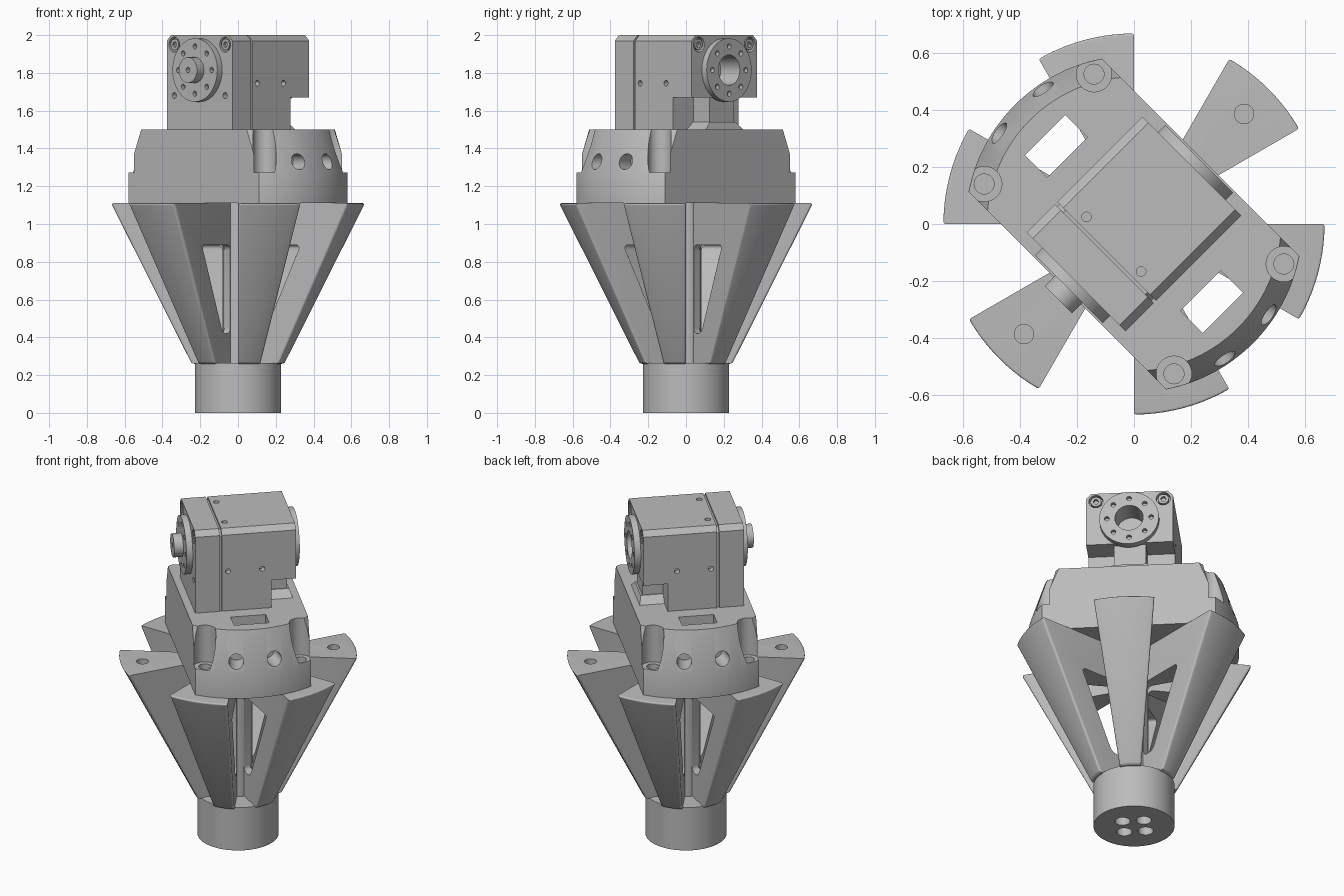
import bpy, bmesh, math
from math import pi, sin, cos, radians
from mathutils import Matrix

if "Cube" in bpy.data.objects:
    bpy.data.objects.remove(bpy.data.objects["Cube"])

TURN = Matrix.Rotation(radians(45), 4, 'Z')   # whole model sits diagonally
grey = bpy.data.materials.new("light grey")
grey.use_nodes = True
COLOUR = (0.5, 0.5, 0.5, 1)
grey.diffuse_color = COLOUR
grey.node_tree.nodes["Principled BSDF"].inputs["Base Color"].default_value = COLOUR


def finish(name, bm):
    bmesh.ops.recalc_face_normals(bm, faces=bm.faces)
    mesh = bpy.data.meshes.new(name)
    bm.to_mesh(mesh)
    bm.free()
    mesh.materials.append(grey)
    obj = bpy.data.objects.new(name, mesh)
    bpy.context.collection.objects.link(obj)
    return obj


def stack(name, loops, bevel=0, pick=None):
    """Solid through matching closed loops, with optional rounded edges."""
    bm = bmesh.new()
    rows = [[bm.verts.new(p) for p in loop] for loop in loops]
    for low, high in zip(rows, rows[1:]):
        for i in range(len(low)):
            j = (i + 1) % len(low)
            bm.faces.new((low[i], low[j], high[j], high[i]))
    bm.faces.new(rows[0])
    bm.faces.new(rows[-1])
    if bevel:
        edges = [e for e in bm.edges if pick(*(v.co for v in e.verts))]
        bmesh.ops.bevel(bm, geom=edges, offset=bevel, segments=5, profile=0.5,
                        affect='EDGES', clamp_overlap=True)
    return finish(name, bm)


def prism(name, pts, axis, a, b, bevel=0, pick=None):
    place = {'x': lambda p, q, t: (t, p, q), 'y': lambda p, q, t: (p, t, q),
             'z': lambda p, q, t: (p, q, t)}[axis]
    return stack(name, [[place(p, q, t) for p, q in pts] for t in (a, b)], bevel, pick)


def rect(p0, p1, q0, q1):
    return [(p0, q0), (p1, q0), (p1, q1), (p0, q1)]


def rod(name, axis, p, q, r, a, b, n=32, **kw):
    pts = [(p + r * cos(2 * pi * i / n), q + r * sin(2 * pi * i / n)) for i in range(n)]
    return prism(name, pts, axis, a, b, **kw)


def cut(obj, cutters):
    """Subtract every cutter and bake the result."""
    for c in cutters:
        mod = obj.modifiers.new("cut", 'BOOLEAN')
        mod.object, mod.operation, mod.solver = c, 'DIFFERENCE', 'EXACT'
        c.hide_render = True
    graph = bpy.context.evaluated_depsgraph_get()
    baked = bpy.data.meshes.new_from_object(obj.evaluated_get(graph))
    obj.modifiers.clear()
    obj.data = baked
    for c in cutters:
        bpy.data.objects.remove(c)


parts = []

# Rounded nose cap with four holes underneath
nose = rod("nose_cap", 'z', 0, 0, 0.228, 0, 0.265, n=64, bevel=0.07,
           pick=lambda a, b: a.z < 0.01 and b.z < 0.01)
cut(nose, [rod("hole", 'z', 0.085 * cos(a), 0.085 * sin(a), 0.043, -0.1, 0.12)
           for a in (radians(45 + 90 * i) for i in range(4))])
parts += [nose, rod("centre_post", 'z', 0, 0, 0.08, 0.2, 1.11)]

# Six tapered fins, each with a triangular window and a bolt hole
HALF, STEPS = radians(15), 10
profile = [(0.03, 0.26), (0.245, 0.26), (0.672, 1.11), (0.03, 1.11)]
loops = []
for i in range(STEPS + 1):
    a = HALF * (2 * i / STEPS - 1)
    loops.append([(r * cos(a), r * sin(a), z) for r, z in profile])


def fin_edge(a, b):
    outer = min(a.xy.length, b.xy.length) > 0.2
    slanted = abs(a.z - b.z) > 0.5
    at_side = abs(abs(math.atan2(a.y, a.x)) - HALF) < 0.01
    return outer and (at_side if slanted else True)


fin = stack("fin_1", loops, 0.035, fin_edge)
window = [(0.08, 0.42), (0.155, 0.42), (0.37, 0.89), (0.08, 0.89)]
cut(fin, [prism("window", window, 'y', -0.3, 0.3, 0.03,
                lambda a, b: abs(a.y - b.y) > 0.1),
          rod("hole", 'z', 0.545, 0, 0.034, 1.0, 1.2)])
parts.append(fin)
for i in range(1, 6):
    copy = bpy.data.objects.new(f"fin_{i + 1}", fin.data)
    bpy.context.collection.objects.link(copy)
    copy.matrix_world = Matrix.Rotation(radians(60 * i), 4, 'Z')
    parts.append(copy)

# Housing: a disc with two flat sides, tapering above a straight rim
FLAT = 0.33


def outline(r, z, n=32):
    start = math.acos(FLAT / r)
    arc = [start + (pi - 2 * start) * i / n for i in range(n + 1)]
    return [(r * cos(a), r * sin(a), z) for a in arc + [a + pi for a in arc]]


housing = stack("housing", [outline(0.59, 1.11), outline(0.59, 1.27), outline(0.515, 1.5)])
cutters = []
for s in (-1, 1):
    cutters.append(prism("slot", rect(-0.1, 0.1, *sorted((s * 0.33, s * 0.44))), 'z', 1.0, 1.6))
    for t in (-1, 1):
        x, y = t * 0.272, s * 0.47
        cutters.append(rod("pocket", 'z', x, y, 0.062, 1.272, 1.6))
        cutters.append(rod("bolt_hole", 'z', x, y, 0.035, 1.2, 1.4))
        side = rod("side_hole", 'x', 0, 1.33, 0.042, 0.46, 0.75)
        side.data.transform(Matrix.Rotation(s * pi / 2 + t * radians(11), 4, 'Z'))
        cutters.append(side)
cut(housing, cutters)
parts.append(housing)

# Motor block: front plate, groove and main body with a notch at the back
W, END = 0.245, 0.287


def block(name, a, b, inset=0):
    w, top, c = W - inset, 2.0 - inset, 0.03
    return prism(name, [(-w, 1.5), (w, 1.5), (w, top - c), (w - c, top),
                        (c - w, top), (-w, top - c)], 'x', a, b)


plate = block("motor_front_plate", -END, -0.147)
body = block("motor_body", -0.135, END)
parts += [plate, body, block("motor_groove", -0.15, -0.13, 0.012)]


def corner_bores(s):
    a, b = sorted((s * (END - 0.03), s * 0.4))
    return [rod("bore", 'x', v, 1.95, 0.04, a, b) for v in (-0.19, 0.19)]


cut(plate, corner_bores(-1) + [rod("hole", 'x', v, 1.68, 0.016, -0.4, -0.25, n=16)
                              for v in (-0.19, 0.19)])
cut(body, [prism("notch", rect(0.147, 0.4, 1.4, 1.67), 'y', -0.4, 0.4)] + corner_bores(1)
    + [rod("hole", 'y', u, 1.745, 0.015, *sorted((s * 0.21, s * 0.3)), n=16)
       for u in (-0.1, 0.095) for s in (-1, 1)]
    + [rod("hole", 'z', -0.1, v, 0.017, 1.96, 2.1, n=16) for v in (-0.135, 0.135)])

# Corner screws with hexagon sockets
for s, label in ((-1, "front"), (1, "back")):
    for v in (-0.19, 0.19):
        a, b = sorted((s * (END - 0.04), s * (END - 0.003)))
        screw = rod(f"{label}_screw", 'x', v, 1.95, 0.03, a, b)
        cut(screw, [rod("socket", 'x', v, 1.95, 0.016,
                        *sorted((s * (END - 0.02), s * 0.4)), n=6)])
        parts.append(screw)

# Round output flanges on both ends
for s, label in ((-1, "front_flange"), (1, "back_flange")):
    flange = rod(label, 'x', 0, 1.815, 0.168, *sorted((s * 0.28, s * 0.323)), n=64)
    holes = [rod("hole", 'x', 0.125 * cos(i * pi / 4), 1.815 + 0.125 * sin(i * pi / 4),
                 0.014, *sorted((s * 0.3, s * 0.4)), n=16) for i in range(8)]
    if s > 0:
        cut(body, [rod("bore", 'x', 0, 1.815, 0.08, 0.18, 0.4)])
        holes.append(rod("bore", 'x', 0, 1.815, 0.08, 0.2, 0.4))
    cut(flange, holes)
    parts.append(flange)
hub = rod("front_hub", 'x', 0, 1.815, 0.068, -0.375, -0.31)
cut(hub, [rod("hole", 'x', 0, 1.815, 0.014, -0.4, -0.34, n=16)])
parts.append(hub)

# Small bracket in the notch
parts.append(prism("bracket_post", rect(0.14, 0.265, -0.09, 0.09), 'z', 1.49, 1.67))
parts.append(stack("bracket_foot", [
    [(x, y, z) for x, y in rect(0.14, x1, -w, w)]
    for x1, w, z in ((0.29, 0.145, 1.495), (0.275, 0.095, 1.54))]))

# Turn everything into place and shade
bpy.ops.object.select_all(action='DESELECT')
for p in parts:
    p.matrix_world = TURN @ p.matrix_basis
    p.select_set(True)
bpy.context.view_layer.objects.active = parts[0]
bpy.ops.object.shade_smooth_by_angle(angle=radians(30))
